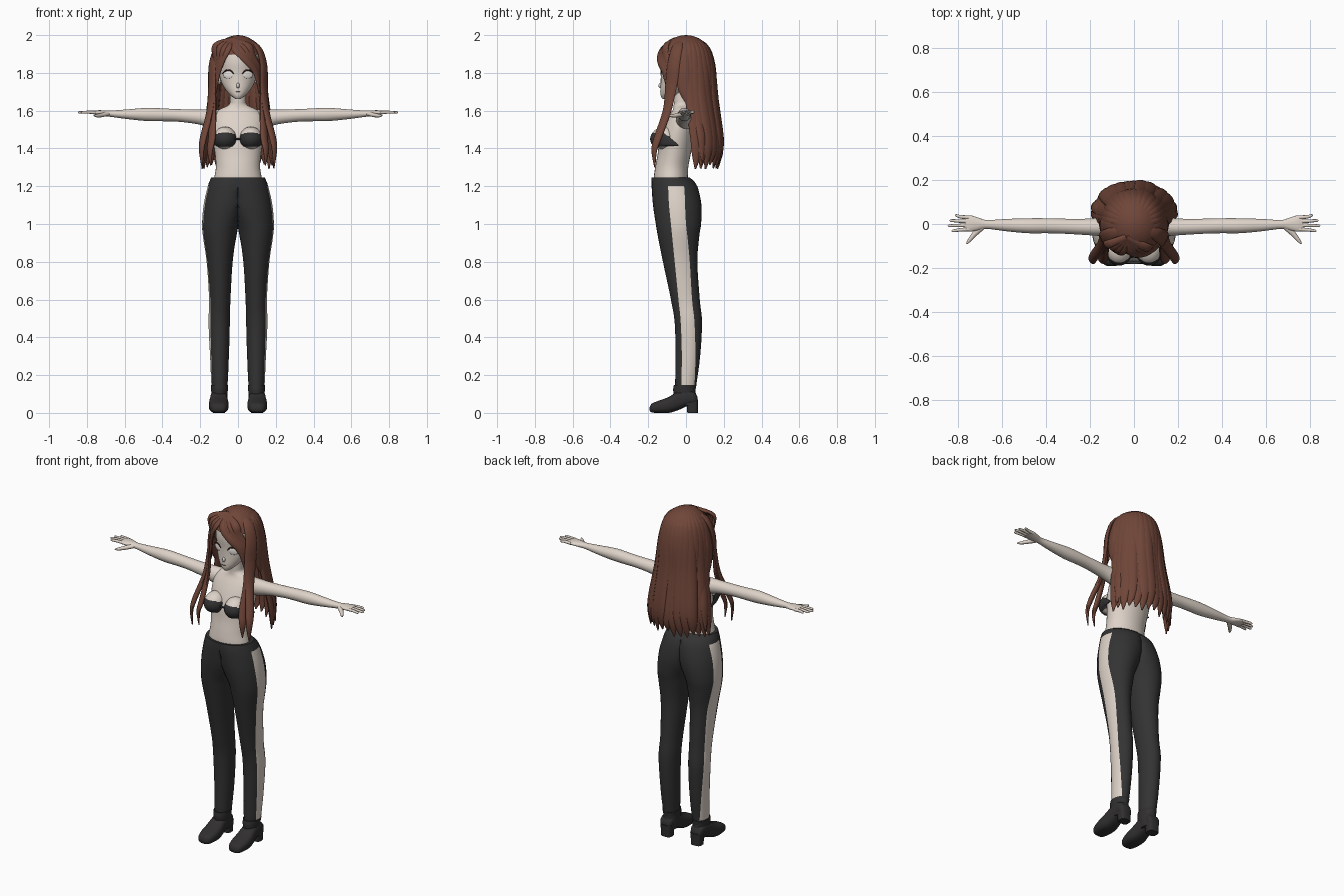
import bpy, bmesh, random
from math import sin, cos, asin, pi, radians
from mathutils import Vector, Matrix

random.seed(4)
if "Cube" in bpy.data.objects:
    bpy.data.objects.remove(bpy.data.objects["Cube"])


def material(name, *rgb):
    mat = bpy.data.materials.new(name)
    mat.use_nodes = True
    mat.diffuse_color = (*rgb, 1)
    mat.node_tree.nodes["Principled BSDF"].inputs["Base Color"].default_value = (*rgb, 1)
    return mat


skin = material("skin", .73, .65, .58)
brown = material("hair_brown", .16, .06, .04)
black = material("charcoal_cloth", .033, .033, .033)
leather = material("boot_leather", .03, .028, .028)
white = material("eye_white", .8, .76, .72)
dark = material("lash_brown", .05, .025, .02)


def finish(name, bm, mats, mirror=False, angle=50):
    """Turn a bmesh into a smooth object, optionally mirrored across x."""
    bmesh.ops.recalc_face_normals(bm, faces=bm.faces)
    mesh = bpy.data.meshes.new(name)
    bm.to_mesh(mesh)
    bm.free()
    obj = bpy.data.objects.new(name, mesh)
    bpy.context.collection.objects.link(obj)
    for mat in mats:
        mesh.materials.append(mat)
    bpy.ops.object.select_all(action='DESELECT')
    obj.select_set(True)
    bpy.context.view_layer.objects.active = obj
    bpy.ops.object.shade_smooth_by_angle(angle=radians(angle))
    if mirror:
        obj.modifiers.new("mirror", 'MIRROR').use_mirror_merge = False
    return obj


def refine(keys, steps=4):
    """Catmull-Rom interpolation through tuples of any length."""
    ext = [keys[0], *keys, keys[-1]]
    out = []
    for a, b, c, d in zip(ext, ext[1:], ext[2:], ext[3:]):
        for s in range(steps):
            t = s / steps
            out.append(tuple(
                q + t / 2 * (r - p + t * (2 * p - 5 * q + 4 * r - e + t * (3 * (q - r) + e - p)))
                for p, q, r, e in zip(a, b, c, d)))
    return out + [keys[-1]]


def loft(rings):
    """Bridge equal rings of points and close both ends."""
    bm = bmesh.new()
    loops = [[bm.verts.new(p) for p in ring] for ring in rings]
    for lo, hi in zip(loops, loops[1:]):
        for i in range(len(lo)):
            j = (i + 1) % len(lo)
            bm.faces.new((lo[i], lo[j], hi[j], hi[i]))
    bm.faces.new(loops[0])
    bm.faces.new(loops[-1])
    return bm


def oval(centre, u, v, n=24, power=1):
    """Ring of points; a power below one squares the oval."""
    def bend(c):
        return abs(c) ** power * (1 if c > 0 else -1)
    return [Vector(centre) + Vector(u) * bend(cos(2 * pi * i / n))
            + Vector(v) * bend(sin(2 * pi * i / n)) for i in range(n)]


def column(name, keys, mat, x=0, mirror=False):
    """Upright loft from (z, half width, front y, back y)."""
    rings = [oval((x, (f + b) / 2, z), (w, 0, 0), (0, (b - f) / 2, 0), 32)
             for z, w, f, b in refine(keys)]
    return finish(name, loft(rings), [mat], mirror)


def tube(name, keys, mat, outward=None, mirror=True, n=12):
    """Oval tube along (x, y, z, half width, half thickness)."""
    pts = refine(keys)
    rings = []
    for i, (x, y, z, w, h) in enumerate(pts):
        t = Vector(pts[min(i + 1, len(pts) - 1)][:3]) - Vector(pts[max(i - 1, 0)][:3])
        away = Vector(outward or (x, y, max(0, z - 1.8)))
        u = t.cross(away).normalized()
        v = u.cross(t).normalized()
        rings.append(oval((x, y, z), u * w, v * h, n))
    return finish(name, loft(rings), [mat], mirror)


def ball(centre, radii, turn=0, segments=32):
    bm = bmesh.new()
    bmesh.ops.create_uvsphere(bm, u_segments=segments, v_segments=segments // 2, radius=1)
    bm.transform(Matrix.Translation(centre) @ Matrix.Rotation(turn, 4, 'Z')
                 @ Matrix.Diagonal((*radii, 1)))
    return bm


# Torso, neck and head
column("torso", [(1.2, .13, -.16, .01), (1.24, .127, -.17, .01), (1.3, .117, -.163, .012),
                 (1.37, .122, -.15, .025), (1.45, .133, -.14, .04), (1.52, .138, -.115, .047),
                 (1.57, .13, -.09, .045), (1.605, .1, -.07, .035), (1.63, .05, -.065, .025),
                 (1.66, .042, -.065, .02), (1.73, .042, -.065, .02)], skin)
column("head", [(1.662, .014, -.125, -.09), (1.68, .038, -.134, -.05), (1.71, .065, -.136, 0),
                (1.75, .088, -.134, .05), (1.8, .1, -.134, .09), (1.86, .108, -.138, .11),
                (1.92, .1, -.125, .1), (1.96, .06, -.08, .06)], skin)
finish("nose", ball((0, -.134, 1.733), (.009, .012, .014), segments=16), [skin])
finish("ears", ball((.1, -.01, 1.77), (.012, .022, .032), segments=16), [skin], True)

# Face details
finish("eyes", ball((.053, -.117, 1.79), (.028, .005, .021), .4, 20), [white], True)
tube("upper_lashes", [(.022, -.132, 1.795, .002, .003), (.04, -.129, 1.812, .004, .003),
                      (.062, -.12, 1.813, .004, .003), (.084, -.102, 1.797, .002, .003)],
     dark, (0, -1, 0))
tube("mouth", [(-.014, -.135, 1.7, .001, .002), (0, -.137, 1.699, .0015, .002),
               (.014, -.135, 1.7, .001, .002)], dark, (0, -1, 0), False)

# Bust and top
finish("bust", ball((.068, -.115, 1.455), (.06, .07, .06)), [skin], True)
cups = ball((.068, -.117, 1.45), (.062, .073, .058))
bmesh.ops.delete(cups, geom=[f for f in cups.faces
                 if f.calc_center_median().z > 1.49 or f.calc_center_median().z < 1.41],
                 context='FACES')
finish("top_cups", cups, [black], True)
tube("top_side_bands", [(.118, -.13, 1.45, .035, .008), (.132, -.085, 1.432, .02, .006),
                        (.138, -.04, 1.415, .003, .004)], black, (1, -.3, 0))
tube("top_link", [(-.03, -.155, 1.452, .006, .005), (0, -.148, 1.45, .004, .005),
                  (.03, -.155, 1.452, .006, .005)], black, (0, -1, 0), False)

# Arms and hands
UP = (0, 0, 1)
tube("arms", [(.09, -.005, 1.55, .045, .055), (.15, -.012, 1.56, .042, .047),
              (.22, -.013, 1.568, .037, .038), (.32, -.01, 1.575, .034, .033),
              (.4, -.008, 1.578, .034, .034), (.48, -.008, 1.58, .034, .035),
              (.58, -.005, 1.581, .028, .026), (.67, -.002, 1.584, .02, .017),
              (.71, 0, 1.587, .029, .015), (.745, .002, 1.59, .037, .012),
              (.77, .003, 1.59, .033, .008)], skin, UP, n=24)
for i, (name, reach) in enumerate([("index", .83), ("middle", .846), ("ring", .838), ("little", .815)]):
    y = -.024 + .018 * i
    tube(name + "_fingers", [(.75, y, 1.59, .009, .009), (.79, y * 1.1, 1.592, .008, .008),
                             (reach - .006, y * 1.3, 1.591, .006, .006),
                             (reach, y * 1.3, 1.59, .002, .002)], skin, UP)
tube("thumbs", [(.69, -.012, 1.584, .014, .012), (.725, -.045, 1.576, .012, .011),
                (.75, -.075, 1.573, .008, .008), (.762, -.09, 1.574, .003, .003)], skin, UP)

# Trousers: (z, centre x, outer, inner, front y, back y, stripe front, stripe back)
trousers = [(1.245, 0, .142, .142, -.182, .022, -.1, -.03),
            (1.2, .03, .13, .15, -.182, .06, -.095, -.01),
            (1.1, .065, .117, .135, -.175, .082, -.09, -.005),
            (1, .09, .1, .1, -.16, .08, -.08, 0),
            (.93, .097, .088, .088, -.148, .07, -.073, .008),
            (.8, .098, .068, .07, -.122, .06, -.06, .02),
            (.6, .097, .056, .057, -.08, .073, -.04, .032),
            (.48, .098, .058, .055, -.06, .085, -.028, .045),
            (.3, .098, .05, .05, -.055, .075, -.022, .05),
            (.15, .097, .044, .042, -.057, .055, -.025, .045),
            (.12, .097, .04, .04, -.05, .05, -.025, .04)]
STRIPE, REST = 6, 26
rings = []
for z, xc, outer, inner, front, back, s0, s1 in refine(trousers):
    yc, ry = (front + back) / 2, (back - front) / 2
    a, b = asin((s0 - yc) / ry), asin((s1 - yc) / ry)
    angles = [a + (b - a) * i / STRIPE for i in range(STRIPE)]
    angles += [b + (a + 2 * pi - b) * i / REST for i in range(REST)]
    rings.append([(max(0, xc + (outer if cos(t) > 0 else inner) * cos(t)), yc + ry * sin(t), z)
                  for t in angles])
legs = loft(rings)
for index, face in enumerate(legs.faces):
    if index % (STRIPE + REST) < STRIPE and face.calc_center_median().z < 1.2 and len(face.verts) == 4:
        face.material_index = 1
finish("trousers", legs, [black, skin], True)

# Boots
column("boot_shafts", [(.04, .038, -.04, .058), (.08, .042, -.06, .056),
                       (.12, .044, -.068, .05), (.148, .046, -.064, .056)], leather, .098, True)
foot = [(-.192, .012, .03, .018), (-.18, .002, .05, .038), (-.14, 0, .066, .05),
        (-.09, 0, .085, .052), (-.04, .015, .115, .046), (.01, .038, .125, .042),
        (.045, .045, .11, .038), (.06, .05, .085, .025)]
finish("boot_feet", loft([oval((.102, y, (lo + hi) / 2), (w, 0, 0), (0, 0, (hi - lo) / 2), 24, .75)
                          for y, lo, hi, w in refine(foot)]), [leather], True)
heel = [oval((.1, y, z), (w, 0, 0), (0, d, 0), 20, .6)
        for y, z, w, d in [(.035, 0, .032, .028), (.034, .03, .033, .029), (.03, .07, .038, .034)]]
finish("boot_heels", loft(heel), [leather], True)

# Hair cap with an opening for the face
cap = ball((0, 0, 1.85), (.138, .148, .15), segments=40)


def is_open(p):
    return p.z < 1.76 or (p.y < -.04 and p.z < 1.9 and abs(p.x) < .118)


bmesh.ops.delete(cap, geom=[f for f in cap.faces if is_open(f.calc_center_median())], context='FACES')
finish("hair_cap", cap, [brown])

# Long back hair, fanned around the head
COUNT = 15
for i in range(COUNT):
    a = radians(-82 + 164 * i / (COUNT - 1))
    s, c, wob = sin(a), cos(a), random.uniform(-.006, .006)
    tip = 1.3 + random.uniform(-.012, .02)
    tube("back_lock_%d" % (i + 1), [
        (.01 * s, .01 * c, 1.986, .012, .01), (.095 * s, .1 * c, 1.945, .022, .014),
        (.132 * s, .142 * c, 1.84, .03, .014),
        ((.148 + wob) * s, .01 + (.145 + wob) * c, 1.66, .035, .016),
        ((.178 + wob) * s, .035 + (.147 + wob) * c, 1.46, .035, .016),
        ((.188 + wob) * s, .035 + .148 * c, 1.37, .026, .012),
        (.192 * s, .03 + .14 * c, tip, .004, .003)], brown, mirror=False)

# Side hair hanging in front of and behind the shoulders
for name, sway, drop in [("outer", .025, 1.3), ("inner", -.02, 1.31)]:
    tube(name + "_front_locks", [
        (.01, -.01, 1.985, .012, .01), (.1, -.045, 1.94, .03, .012), (.134, -.065, 1.85, .036, .012),
        (.137, -.078, 1.74, .036, .012), (.14 + sway / 3, -.1, 1.6, .026, .014),
        (.158 + sway, -.148, 1.46, .024, .014), (.168 + sway, -.168, 1.39, .018, .01),
        (.165 + sway, -.165, drop, .003, .003)], brown)
tube("middle_side_locks", [
    (.01, 0, 1.985, .012, .01), (.1, -.01, 1.94, .03, .012), (.138, -.015, 1.83, .036, .012),
    (.146, -.005, 1.72, .038, .012), (.152, .05, 1.6, .026, .014), (.178, .08, 1.46, .026, .014),
    (.19, .085, 1.33, .003, .003)], brown)

# Parted fringe sweeping to both sides of the face
PART = (-.035, -.06, 1.978, .015, .01)
for k in range(4):
    rise = .022 * k
    tube("left_fringe_%d" % (k + 1), [
        PART, (-.012 + rise, -.128 + rise / 3, 1.925 + rise / 3, .022, .01),
        (.045 + rise / 2, -.138 + rise / 2, 1.868 + rise / 3, .022, .01),
        (.096 + rise / 3, -.112 + rise / 2, 1.8, .018, .009),
        (.112 + rise / 4, -.095 + rise / 2, 1.69, .003, .003)], brown, mirror=False)
    tube("right_fringe_%d" % (k + 1), [
        PART, (-.055 - rise, -.126 + rise / 2, 1.925 + rise / 3, .02, .01),
        (-.085 - rise / 2, -.12 + rise / 2, 1.865, .02, .01),
        (-.108 - rise / 3, -.103 + rise / 2, 1.79, .016, .009),
        (-.116 - rise / 4, -.095 + rise / 2, 1.69, .003, .003)], brown, mirror=False)
